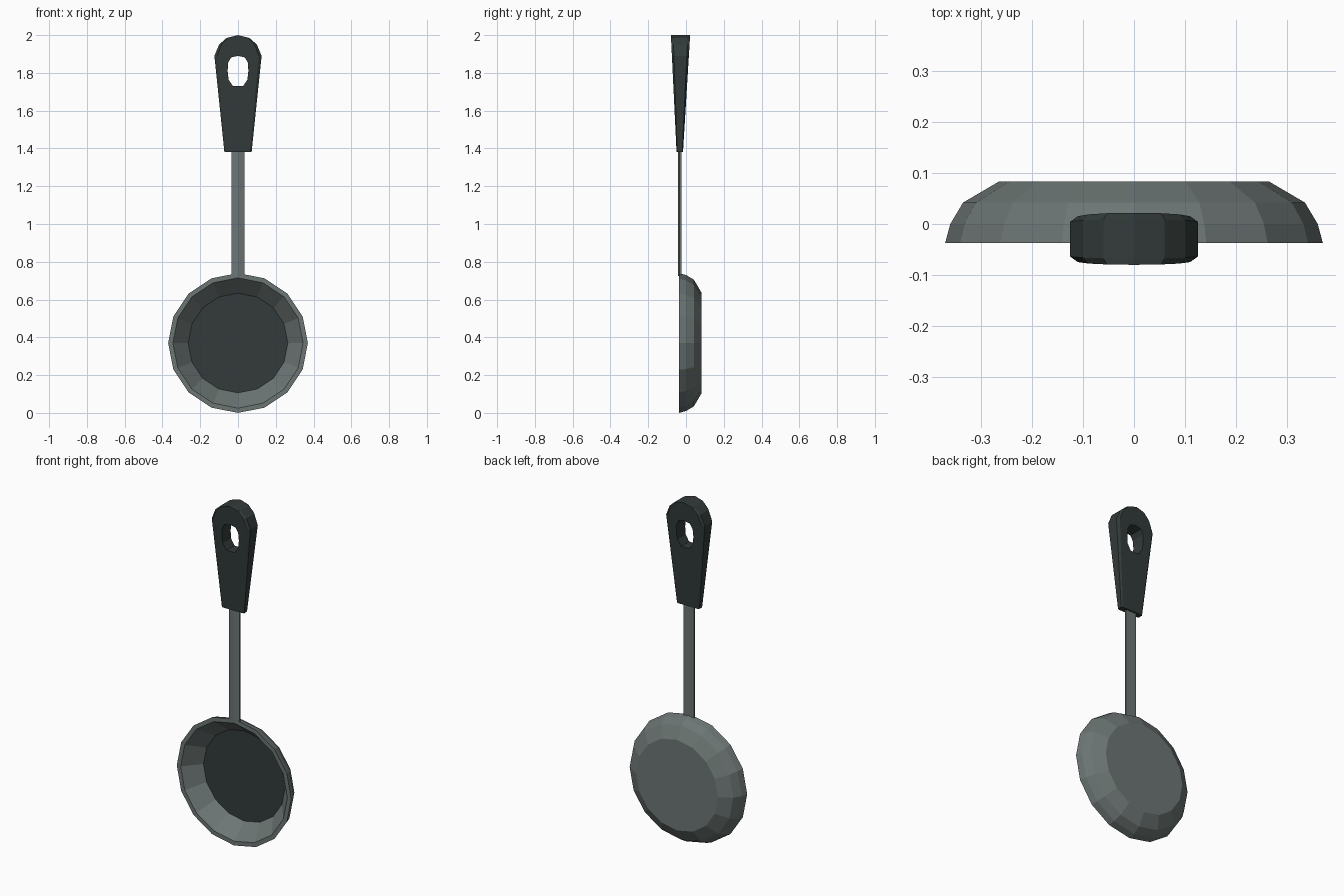
import bpy, bmesh, math

if "Cube" in bpy.data.objects:
    bpy.data.objects.remove(bpy.data.objects["Cube"])


def material(name, rgb):
    m = bpy.data.materials.new(name)
    m.diffuse_color = (*rgb, 1)
    m.use_nodes = True
    m.node_tree.nodes["Principled BSDF"].inputs["Base Color"].default_value = m.diffuse_color
    return m


steel = material("steel grey", (0.15, 0.18, 0.175))
dark = material("dark coating", (0.032, 0.044, 0.042))


def loft(name, rings, mats, closed=False, last_cap_mat=0):
    """Join equal-length rings of points with quads; cap the ends unless closed."""
    bm = bmesh.new()
    vs = [[bm.verts.new(p) for p in ring] for ring in rings]
    n = len(vs[0])
    for i in range(len(vs) if closed else len(vs) - 1):
        a, b = vs[i], vs[(i + 1) % len(vs)]
        for j in range(n):
            k = (j + 1) % n
            bm.faces.new((a[j], a[k], b[k], b[j]))
    if not closed:
        bm.faces.new(vs[0])
        bm.faces.new(vs[-1]).material_index = last_cap_mat
    bmesh.ops.recalc_face_normals(bm, faces=bm.faces)
    me = bpy.data.meshes.new(name)
    bm.to_mesh(me)
    bm.free()
    for m in mats:
        me.materials.append(m)
    ob = bpy.data.objects.new(name, me)
    bpy.context.collection.objects.link(ob)
    return ob


# Pan: outer bottom, rounded side, flat rim, inner wall, dark cooking floor
profile = [(0.265, 0.083), (0.335, 0.042), (0.36, 0.0), (0.37, -0.037),
           (0.345, -0.037), (0.264, 0.058)]
SIDES = 16


def circle(r, y):
    return [(r * math.sin(math.tau * i / SIDES), y,
             0.37 + r * math.cos(math.tau * i / SIDES)) for i in range(SIDES)]


loft("pan", [circle(r, y) for r, y in profile], [steel, dark], last_cap_mat=1)

# Stem: flat bar with a shallow ridge along the front
section = [(-0.034, -0.035), (0, -0.042), (0.034, -0.035),
           (0.034, -0.024), (-0.034, -0.024)]
loft("stem", [[(x, y, z) for x, y in section] for z in (0.725, 1.42)], [steel])

# Handle: tapered grip with rounded top, chamfered sides and a hanging hole
half = [(0.06, 1.985), (0.1, 1.95), (0.125, 1.89), (0.1, 1.65), (0.072, 1.38)]
outline = [(0, 2.0)] + half + [(-x, z) for x, z in reversed(half)]
hole_half = [(0.036, 1.882), (0.052, 1.855), (0.055, 1.81),
             (0.05, 1.765), (0.027, 1.73)]
hole = [(0, 1.89)] + hole_half + [(-x, z) for x, z in reversed(hole_half)]


def layer(points, depth, sx=1.0):
    """Place points between the front (depth 0) and back (depth 1) slopes."""
    ring = []
    for x, z in points:
        t = (z - 1.38) / 0.62
        front, back = -0.05 - 0.03 * t, -0.016 + 0.038 * t
        ring.append((x * sx, front + (back - front) * depth, z))
    return ring


loft("handle", [layer(hole, 0), layer(outline, 0, 0.88), layer(outline, 0.12),
                layer(outline, 0.88), layer(outline, 1, 0.88), layer(hole, 1)],
     [dark], closed=True)
